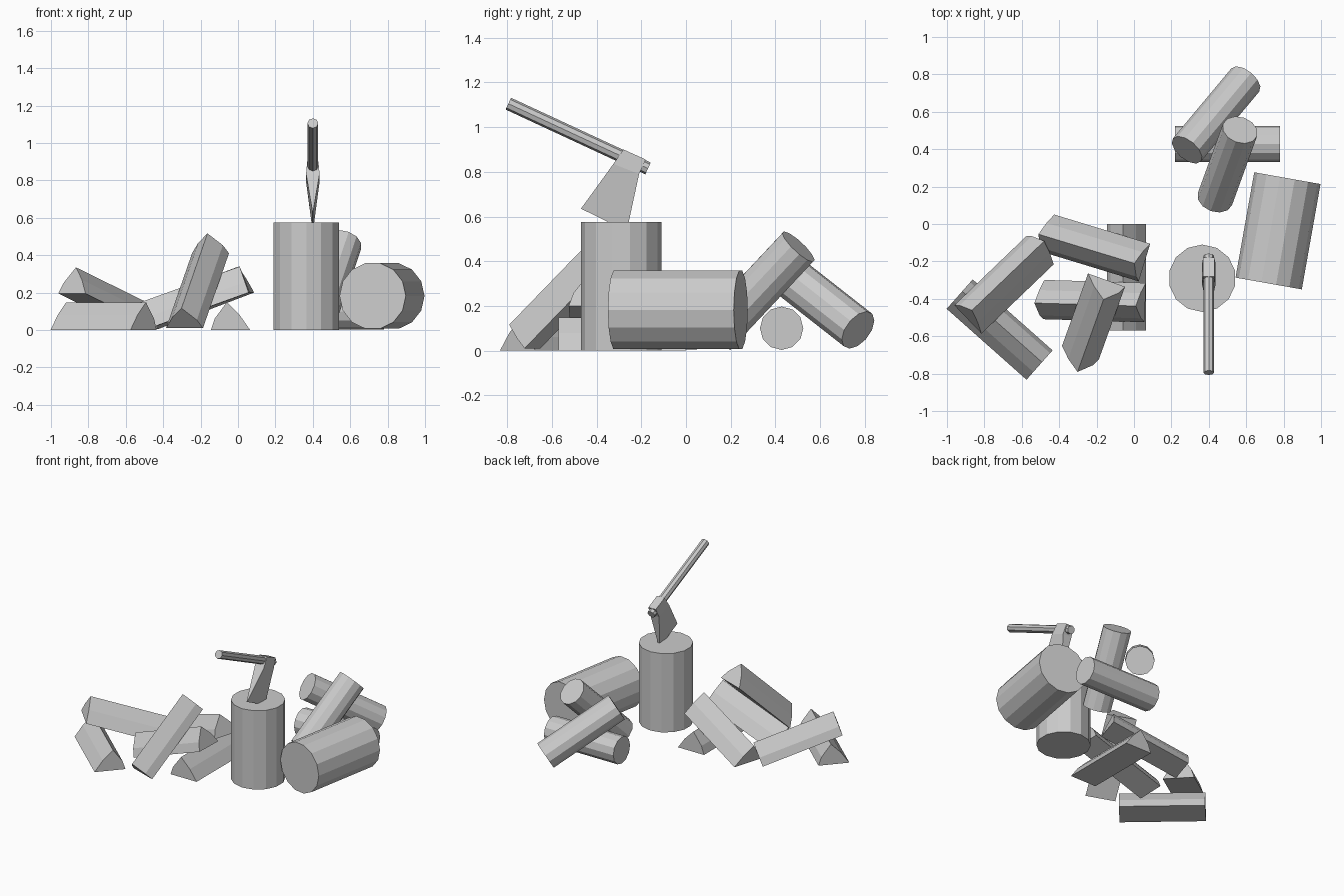
import bpy, bmesh
from mathutils import Vector, Matrix

if "Cube" in bpy.data.objects:
    bpy.data.objects.remove(bpy.data.objects["Cube"])


def make_object(name, verts, faces):
    mesh = bpy.data.meshes.new(name)
    mesh.from_pydata(verts, [], faces)
    bm = bmesh.new()
    bm.from_mesh(mesh)
    bmesh.ops.recalc_face_normals(bm, faces=bm.faces)
    bm.to_mesh(mesh)
    bm.free()
    obj = bpy.data.objects.new(name, mesh)
    bpy.context.collection.objects.link(obj)
    return obj


def loft(name, rings):
    """Skin a list of equal-sized rings and cap both ends."""
    n = len(rings[0])
    faces = [list(range(n))[::-1], [(len(rings) - 1) * n + i for i in range(n)]]
    for r in range(len(rings) - 1):
        for i in range(n):
            j = (i + 1) % n
            faces.append([r * n + i, r * n + j, (r + 1) * n + j, (r + 1) * n + i])
    return make_object(name, [v for ring in rings for v in ring], faces)


def frame(a, b):
    """Axis direction, level left vector and up vector for a piece from a to b."""
    d = (b - a).normalized()
    left = Vector((0, 0, 1)).cross(d).normalized()
    return d, left, d.cross(left)


def round_log(name, a, b, radius, sides):
    a, b = Vector(a), Vector(b)
    d, left, up = frame(a, b)
    ring = [Matrix.Rotation(6.283185307 * i / sides, 3, d) @ (left * radius) for i in range(sides)]
    return loft(name, [[p + v for v in ring] for p in (a, b)])


# cross-section of a split piece: flat base, off-centre ridge
SPLIT = [(-0.105, 0), (-0.085, 0.06), (-0.02, 0.148), (0.05, 0.078), (0.105, 0)]


def split_log(name, low, high):
    a, b = Vector(low), Vector(high)
    d, left, up = frame(a, b)
    return loft(name, [[p + left * s + up * t for s, t in SPLIT] for p in (a, b)])


# chopping block
bpy.ops.mesh.primitive_cylinder_add(vertices=14, radius=0.18, depth=0.575,
                                    location=(0.365, -0.29, 0.2875))
bpy.context.object.name = "chopping_block"

# round logs
round_log("large_log", (0.72, -0.318, 0.182), (0.82, 0.245, 0.182), 0.18, 14)
round_log("small_log_base", (0.22, 0.428, 0.1), (0.78, 0.428, 0.1), 0.097, 12)
round_log("small_log_back", (0.595, 0.77, 0.092), (0.283, 0.396, 0.385), 0.097, 12)
round_log("small_log_top", (0.433, 0.134, 0.072), (0.567, 0.503, 0.465), 0.097, 12)

# split firewood: two base pieces and four leaning pieces
split_log("split_base_left", (-0.505, -0.754, 0), (-0.932, -0.375, 0))
split_log("split_lean_left", (-0.502, -0.14, 0.005), (-0.888, -0.51, 0.195))
split_log("split_base_right", (-0.04, 0, 0), (-0.04, -0.57, 0))
split_log("split_lean_front", (-0.482, -0.404, 0.005), (0.06, -0.42, 0.2))
split_log("split_lean_back", (-0.457, -0.05, 0.005), (0.056, -0.206, 0.2))
split_log("split_top", (-0.286, -0.687, 0.01), (-0.147, -0.30, 0.41))

# axe handle
round_log("axe_handle", (0.40, -0.17, 0.815), (0.40, -0.795, 1.105), 0.029, 8)

# axe head: poll top, poll bottom, then taper to the cutting edge (y, z pairs, half width)
sections = [((-0.18, 0.855), (-0.28, 0.90), 0.03),
            ((-0.21, 0.79), (-0.325, 0.835), 0.036),
            ((-0.265, 0.535), (-0.47, 0.635), 0.002)]
loft("axe_head", [[(0.40 - w, *p), (0.40 + w, *p), (0.40 + w, *q), (0.40 - w, *q)]
                  for p, q, w in sections])
